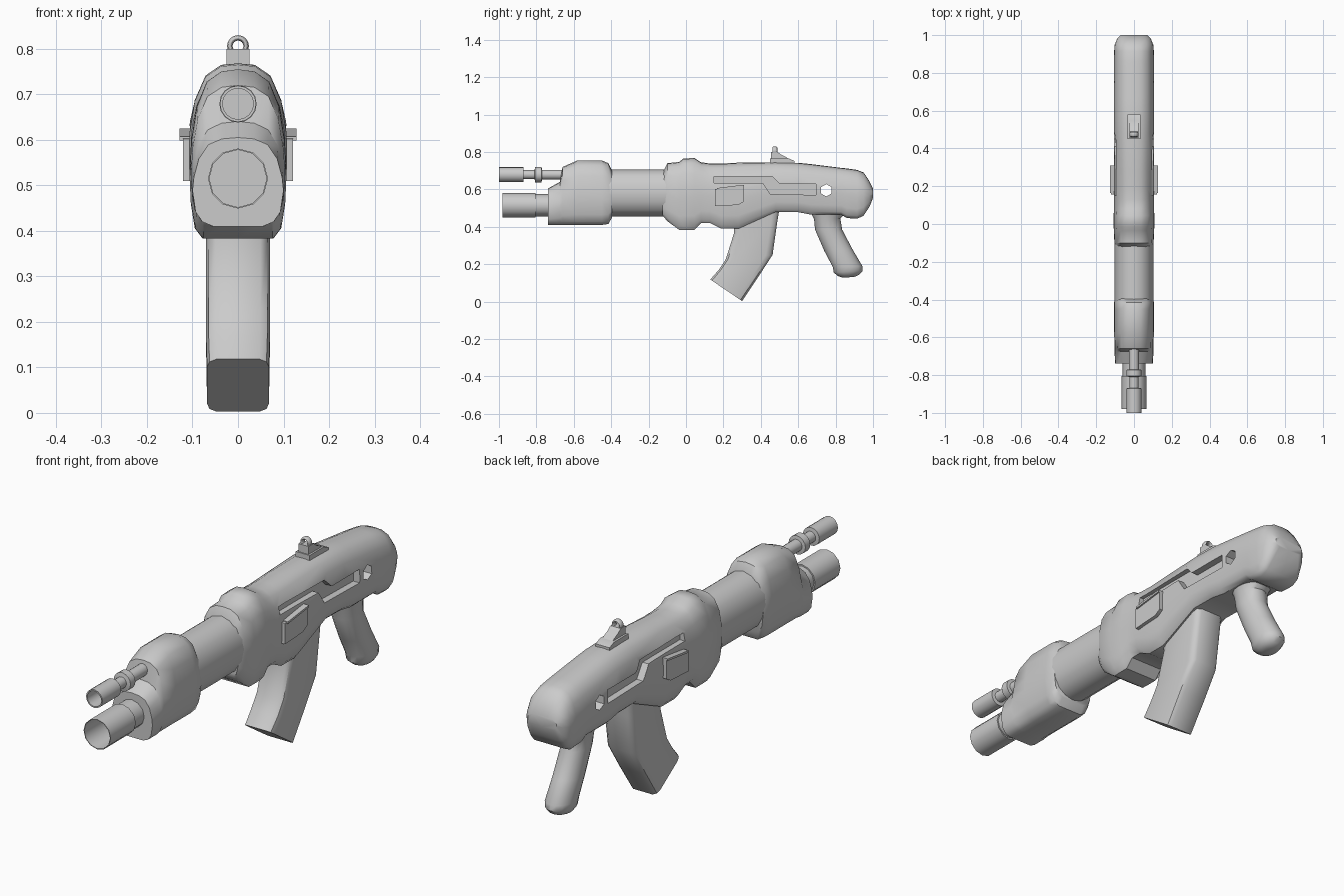
import bpy, bmesh, math
from mathutils import Vector

if "Cube" in bpy.data.objects:
    bpy.data.objects.remove(bpy.data.objects["Cube"])

# half cross-sections: (share of half width, share of height), top to bottom
BODY = [(0, 1), (.35, .99), (.66, .93), (.88, .79), (.99, .6), (1, .45), (.96, .2), (.88, .06), (.72, 0), (0, 0)]
GUARD = [(0, 1), (.35, .985), (.65, .92), (.86, .76), (.97, .55), (1, .4), (.93, .16), (.78, .05), (.55, 0), (0, 0)]
ROUND = [(0, 1), (.4, .96), (.72, .86), (.94, .68), (1, .5), (.94, .3), (.72, .13), (.4, .04), (0, 0)]
BOX = [(0, 1), (.7, 1), (.92, .95), (1, .85), (1, .15), (.92, .05), (.7, 0), (0, 0)]


def finish(name, bm, angle=40):
    bmesh.ops.recalc_face_normals(bm, faces=bm.faces[:])
    me = bpy.data.meshes.new(name)
    bm.to_mesh(me)
    bm.free()
    ob = bpy.data.objects.new(name, me)
    bpy.context.collection.objects.link(ob)
    smooth(ob, angle)
    return ob


def smooth(ob, angle):
    bpy.ops.object.select_all(action='DESELECT')
    bpy.context.view_layer.objects.active = ob
    ob.select_set(True)
    bpy.ops.object.shade_smooth_by_angle(angle=math.radians(angle))


def skin(bm, rings):
    for a, b in zip(rings, rings[1:]):
        for i in range(len(a)):
            j = (i + 1) % len(a)
            bm.faces.new((a[i], a[j], b[j], b[i]))


def loft(name, half, sections, angle=40):
    """sections: (y, z) of one edge, (y, z) of the opposite edge, half width"""
    outline = half + [(-u, v) for u, v in half[-2:0:-1]]
    bm = bmesh.new()
    rings = []
    for ya, za, yb, zb, w in sections:
        rings.append([bm.verts.new((u * w, ya + (yb - ya) * v, za + (zb - za) * v)) for u, v in outline])
    skin(bm, rings)
    bm.faces.new(rings[0])
    bm.faces.new(rings[-1])
    return finish(name, bm, angle)


def upright(rows):
    return [(y, lo, y, hi, w) for y, lo, hi, w in rows]


def lathe(name, z, profile, sides):
    """revolve (y, radius) about a line along y at height z"""
    bm = bmesh.new()
    rings = [[bm.verts.new((r * math.sin(2 * math.pi * k / sides), y, z + r * math.cos(2 * math.pi * k / sides)))
              for k in range(sides)] for y, r in profile]
    skin(bm, rings)
    bm.faces.new(rings[0])
    bm.faces.new(rings[-1])
    return finish(name, bm)


def prism(name, poly, x0, x1):
    bm = bmesh.new()
    a = [bm.verts.new((x0, y, z)) for y, z in poly]
    b = [bm.verts.new((x1, y, z)) for y, z in poly]
    skin(bm, [a, b])
    bm.faces.new(a)
    bm.faces.new(b)
    return finish(name, bm, 30)


def cut(target, cutter):
    mod = target.modifiers.new("cut", 'BOOLEAN')
    mod.operation = 'DIFFERENCE'
    mod.solver = 'EXACT'
    mod.object = cutter
    bpy.ops.object.select_all(action='DESELECT')
    bpy.context.view_layer.objects.active = target
    bpy.ops.object.modifier_move_to_index(modifier="cut", index=0)
    bpy.ops.object.modifier_apply(modifier="cut")
    bpy.data.objects.remove(cutter)


# receiver and rounded stock
receiver = loft("receiver", BODY, upright([
    (-.125, .46, .69, .09), (-.10, .43, .74, .104), (-.035, .383, .747, .106),
    (-.015, .383, .765, .108), (.045, .383, .768, .108), (.08, .42, .745, .106),
    (.13, .42, .738, .106), (.19, .39, .738, .107), (.28, .39, .743, .107),
    (.48, .48, .745, .107), (.60, .478, .742, .107), (.67, .465, .735, .107),
    (.83, .465, .715, .106), (.86, .447, .712, .106), (.915, .443, .704, .105),
    (.95, .46, .69, .102), (.98, .505, .645, .09), (1.0, .555, .605, .07)]))

# side slots and through hole
slot = [(.15, .67), (.46, .67), (.50, .63), (.695, .63), (.695, .57), (.45, .575), (.41, .635), (.15, .635)]
for s in (-1, 1):
    cut(receiver, prism("slot_cutter", slot, s * .075, s * .2))
hexagon = [(.75 + .033 * math.sin(k * math.pi / 3), .595 + .033 * math.cos(k * math.pi / 3)) for k in range(6)]
cut(receiver, prism("hole_cutter", hexagon, -.2, .2))
smooth(receiver, 40)

# raised side panels with a small lip on top
panel = [(.155, .51), (.28, .517), (.31, .535), (.31, .622), (.155, .602)]
lip = [(.165, .598), (.31, .616), (.31, .625), (.165, .607)]
for s, side in ((-1, "left"), (1, "right")):
    prism(side + "_panel", panel, s * .08, s * .121)
    prism(side + "_panel_lip", lip, s * .1, s * .128)

# middle barrel shroud
loft("barrel_shroud", ROUND, upright([(-.43, .455, .707, .102), (-.09, .455, .707, .102)]))

# fore guard with stepped nose
loft("fore_guard", GUARD, upright([
    (-.738, .41, .605, .10), (-.675, .41, .64, .103), (-.66, .41, .72, .103), (-.58, .41, .755, .105),
    (-.45, .41, .755, .106), (-.415, .415, .74, .106), (-.395, .45, .70, .10)]))

# lower and upper open barrels
lathe("lower_barrel", .515, [(-.72, .06), (-.805, .06), (-.805, .066), (-.98, .066), (-.98, .063), (-.82, .063)], 12)
lathe("upper_barrel", .679, [
    (-.62, .026), (-.77, .026), (-.772, .041), (-.806, .041), (-.81, .024), (-.868, .024),
    (-.87, .04), (-1.0, .04), (-1.0, .034), (-.88, .034)], 16)

# curved magazine
loft("magazine", BOX, [
    (.25, .46, .50, .50, .07), (.258, .37, .487, .42, .07), (.212, .225, .463, .25, .07),
    (.175, .17, .385, .13, .07), (.13, .118, .30, .003, .068)])

# slanted pistol grip
loft("pistol_grip", ROUND, [
    (.66, .49, .86, .48, .075), (.685, .44, .825, .445, .064), (.69, .385, .835, .385, .058),
    (.74, .27, .89, .28, .058), (.785, .185, .943, .19, .06), (.79, .155, .945, .165, .056),
    (.815, .135, .925, .143, .042), (.84, .128, .90, .132, .02)])

# rear sight: wide foot, stepped block, ring
prism("sight_foot", [(.45, .72), (.58, .72), (.58, .752), (.55, .765), (.45, .765)], -.034, .034)
prism("sight_block", [(.455, .74), (.56, .74), (.54, .77), (.51, .785), (.49, .80), (.455, .80)], -.025, .025)
bpy.ops.mesh.primitive_torus_add(major_segments=16, minor_segments=8, major_radius=.018, minor_radius=.006,
                                 location=(0, .475, .806), rotation=(math.pi / 2, 0, 0))
ring = bpy.context.object
ring.name = "sight_ring"
ring.scale.z = 2.2
smooth(ring, 60)
